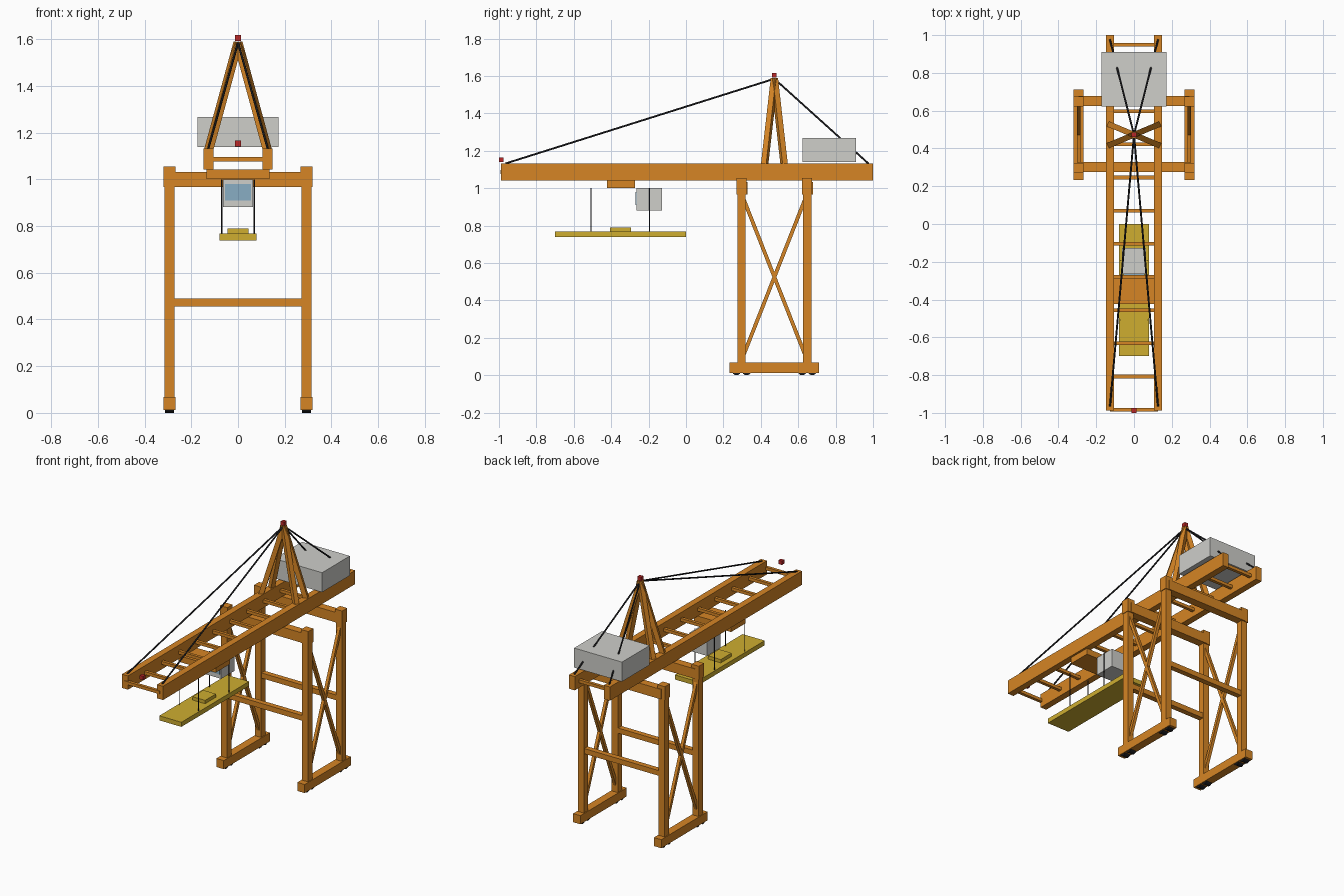
import bpy, math
from mathutils import Vector

cube = bpy.data.objects.get("Cube")
if cube:
    bpy.data.objects.remove(cube, do_unlink=True)


def material(name, r, g, b):
    m = bpy.data.materials.new(name)
    m.use_nodes = True
    m.diffuse_color = (r, g, b, 1)
    m.node_tree.nodes["Principled BSDF"].inputs["Base Color"].default_value = (r, g, b, 1)
    return m


ORANGE = material("crane orange", 0.67, 0.235, 0.018)
GREY = material("house grey", 0.62, 0.62, 0.59)
YELLOW = material("spreader yellow", 0.62, 0.42, 0.03)
BLUE = material("window blue", 0.25, 0.42, 0.55)
BLACK = material("cable black", 0.012, 0.012, 0.014)
RED = material("lamp red", 0.5, 0.02, 0.02)


def finish(name, mat):
    ob = bpy.context.object
    ob.name = name
    ob.data.materials.append(mat)
    return ob


def box(name, mat, x, y, z):
    """Box spanning the (low, high) pair on each axis."""
    spans = (x, y, z)
    bpy.ops.mesh.primitive_cube_add(size=1, location=[(a + b) / 2 for a, b in spans])
    ob = finish(name, mat)
    ob.scale = [b - a for a, b in spans]
    return ob


def around(c, width):
    return (c - width / 2, c + width / 2)


def bar(name, mat, start, end, width):
    """Square bar between two points."""
    a, b = Vector(start), Vector(end)
    bpy.ops.mesh.primitive_cube_add(size=1, location=(a + b) / 2)
    ob = finish(name, mat)
    ob.rotation_euler = (b - a).to_track_quat("Z", "Y").to_euler()
    ob.scale = (width, width, (b - a).length)
    return ob


def rod(name, mat, start, end, radius, sides=8):
    """Round rod between two points."""
    a, b = Vector(start), Vector(end)
    bpy.ops.mesh.primitive_cylinder_add(vertices=sides, radius=radius, depth=(b - a).length,
                                        location=(a + b) / 2)
    ob = finish(name, mat)
    ob.rotation_euler = (b - a).to_track_quat("Z", "Y").to_euler()
    bpy.ops.object.shade_smooth_by_angle(angle=math.radians(50))
    return ob


LEG_X, LEG_Y = 0.293, (0.297, 0.648)
MID_Y = sum(LEG_Y) / 2
GIRDER_X, GIRDER_TOP = 0.127, 1.132
APEX = (0, MID_Y, 1.585)

# Portal sides: sills, wheels, legs, caps and cross bracing
for side, s in (("left", 1), ("right", -1)):
    x = s * LEG_X
    box(f"{side}_sill", ORANGE, around(x, 0.053), (0.233, 0.712), (0.012, 0.068))
    for end, y in zip(("front", "back"), LEG_Y):
        box(f"{end}_{side}_leg", ORANGE, around(x, 0.044), around(y, 0.044), (0.06, 1.03))
        box(f"{end}_{side}_leg_cap", ORANGE, around(x, 0.052), around(y, 0.053), (0.967, 1.055))
        for dy in (-0.027, 0.027):
            rod(f"{end}_{side}_wheel", BLACK, (x - 0.02, y + dy, 0.025),
                (x + 0.02, y + dy, 0.025), 0.025, 16)
    for low, high in (LEG_Y, LEG_Y[::-1]):
        bar(f"{side}_brace", ORANGE, (x, low, 0.08), (x, high, 0.97), 0.02)

# Portal beams running across
for end, y in zip(("front", "back"), LEG_Y):
    box(f"{end}_portal_beam", ORANGE, (-LEG_X, LEG_X), around(y + 0.004, 0.053), (0.967, 1.032))
    box(f"{end}_tie_beam", ORANGE, (-LEG_X, LEG_X), around(y, 0.035), (0.455, 0.489))

# Boom: twin girders with ties
for side, s in (("left", 1), ("right", -1)):
    box(f"{side}_girder", ORANGE, around(s * GIRDER_X, 0.043), (-0.988, 1.0), (1.042, GIRDER_TOP))
for i in range(12):
    y = -0.983 + i * 0.1756
    box("boom_tie", ORANGE, (-GIRDER_X, GIRDER_X), around(y, 0.02), around(1.086, 0.02))

# Tower and stays
for side, s in (("left", 1), ("right", -1)):
    x = s * GIRDER_X
    for end, e in (("front", -1), ("back", 1)):
        bar(f"{end}_{side}_tower_leg", ORANGE, (x, MID_Y + e * 0.053, 1.12), APEX, 0.03)
    rod(f"{side}_forestay", BLACK, APEX, (x, -0.965, GIRDER_TOP), 0.005)
    rod(f"{side}_backstay", BLACK, APEX, (x, 0.975, GIRDER_TOP), 0.005)

# Warning lamps
box("tower_lamp", RED, around(0, 0.025), around(MID_Y, 0.025), (1.592, 1.617))
box("boom_tip_lamp", RED, around(0, 0.025), (-1.0, -0.975), (1.14, 1.165))

# Machinery house
box("machinery_house", GREY, around(0, 0.346), (0.623, 0.91), (1.139, 1.267))

# Trolley and operator cab
box("trolley", ORANGE, around(0, 0.27), (-0.423, -0.273), (1.002, 1.042))
box("cab", GREY, around(0, 0.128), (-0.265, -0.128), (0.882, 1.0))
box("cab_window", BLUE, around(0, 0.112), (-0.27, -0.264), (0.91, 0.98))

# Spreader hung on hoist ropes
box("spreader", YELLOW, around(0, 0.16), (-0.70, 0.0), (0.738, 0.768))
box("headblock", YELLOW, around(0, 0.092), (-0.406, -0.294), (0.767, 0.79))
for x in (-0.07, 0.07):
    for y in (-0.508, -0.194):
        rod("hoist_rope", BLACK, (x, y, 0.765), (x, y, 1.0), 0.0028)
